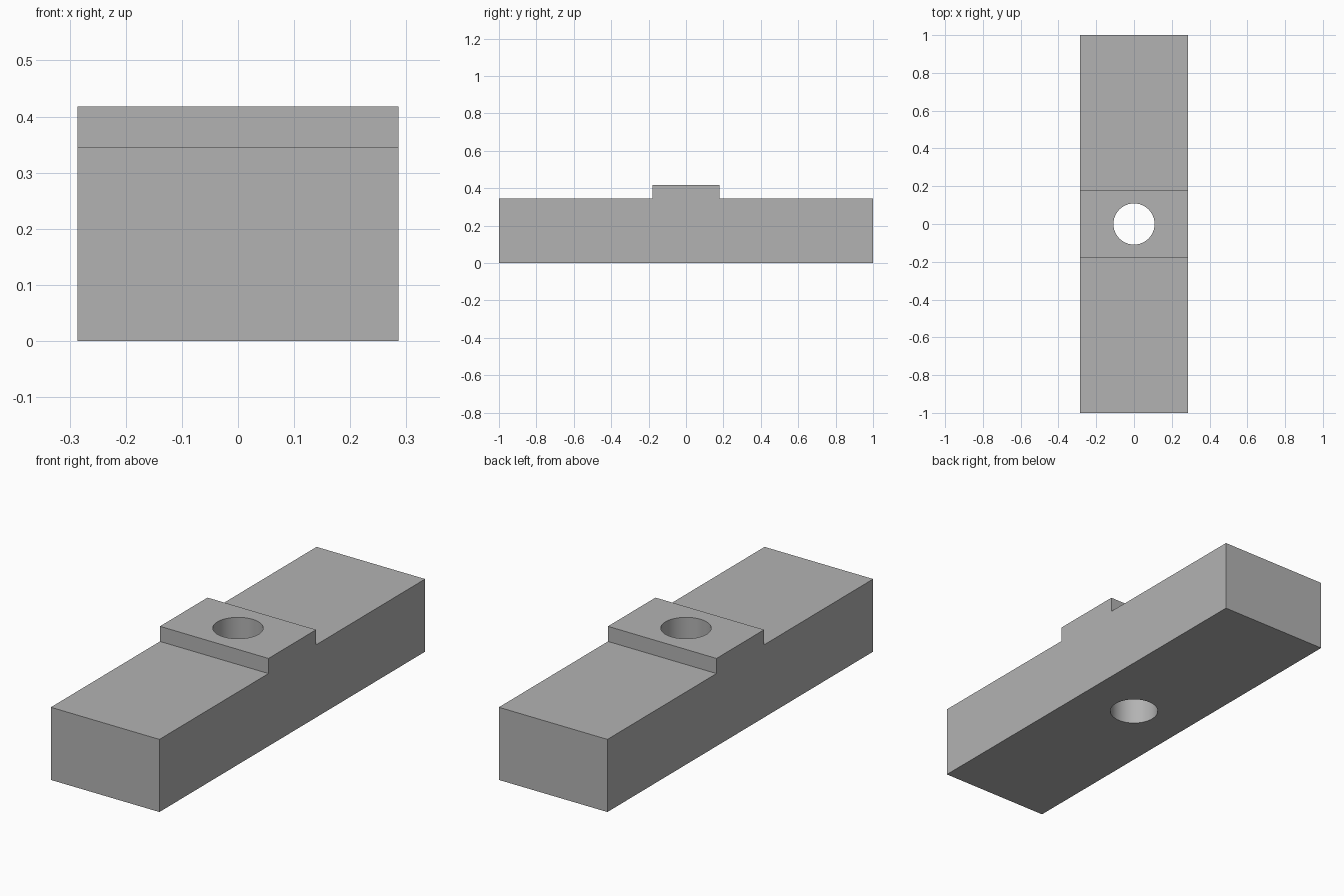
import bpy
import bmesh
import math

cube = bpy.data.objects.get("Cube")
if cube:
    bpy.data.objects.remove(cube, do_unlink=True)

HALF_WIDTH, HALF_LENGTH, BASE_TOP = 0.286, 1.0, 0.346
PAD_HALF, PAD_TOP = 0.179, 0.418
HOLE_RADIUS = 0.109

grey = bpy.data.materials.new("plain_grey")
grey.use_nodes = True
color = (0.45, 0.45, 0.45, 1)
grey.diffuse_color = color
grey.node_tree.nodes["Principled BSDF"].inputs["Base Color"].default_value = color

# Stepped side profile (y, z), extruded across the width
profile = [(-HALF_LENGTH, 0), (HALF_LENGTH, 0), (HALF_LENGTH, BASE_TOP),
           (PAD_HALF, BASE_TOP), (PAD_HALF, PAD_TOP),
           (-PAD_HALF, PAD_TOP), (-PAD_HALF, BASE_TOP), (-HALF_LENGTH, BASE_TOP)]
bm = bmesh.new()
side = bm.faces.new([bm.verts.new((-HALF_WIDTH, y, z)) for y, z in profile])
extruded = bmesh.ops.extrude_face_region(bm, geom=[side])["geom"]
bmesh.ops.translate(bm, vec=(2 * HALF_WIDTH, 0, 0),
                    verts=[g for g in extruded if isinstance(g, bmesh.types.BMVert)])
bmesh.ops.recalc_face_normals(bm, faces=bm.faces)
mesh = bpy.data.meshes.new("stepped_block")
bm.to_mesh(mesh)
bm.free()
mesh.materials.append(grey)
block = bpy.data.objects.new("stepped_block", mesh)
bpy.context.collection.objects.link(block)

# Vertical through hole
bpy.ops.mesh.primitive_cylinder_add(vertices=64, radius=HOLE_RADIUS, depth=1,
                                    location=(0, 0, PAD_TOP / 2))
cutter = bpy.context.object
cutter.name = "hole_cutter"
cutter.hide_render = True
cutter.data.materials.append(grey)

bpy.ops.object.select_all(action="DESELECT")
block.select_set(True)
bpy.context.view_layer.objects.active = block
hole = block.modifiers.new("through_hole", "BOOLEAN")
hole.operation = "DIFFERENCE"
hole.solver = "EXACT"
hole.object = cutter
bpy.ops.object.modifier_apply(modifier=hole.name)
bpy.data.objects.remove(cutter, do_unlink=True)

# Smooth bore, crisp block edges
bpy.ops.object.shade_smooth_by_angle(angle=math.radians(30))
